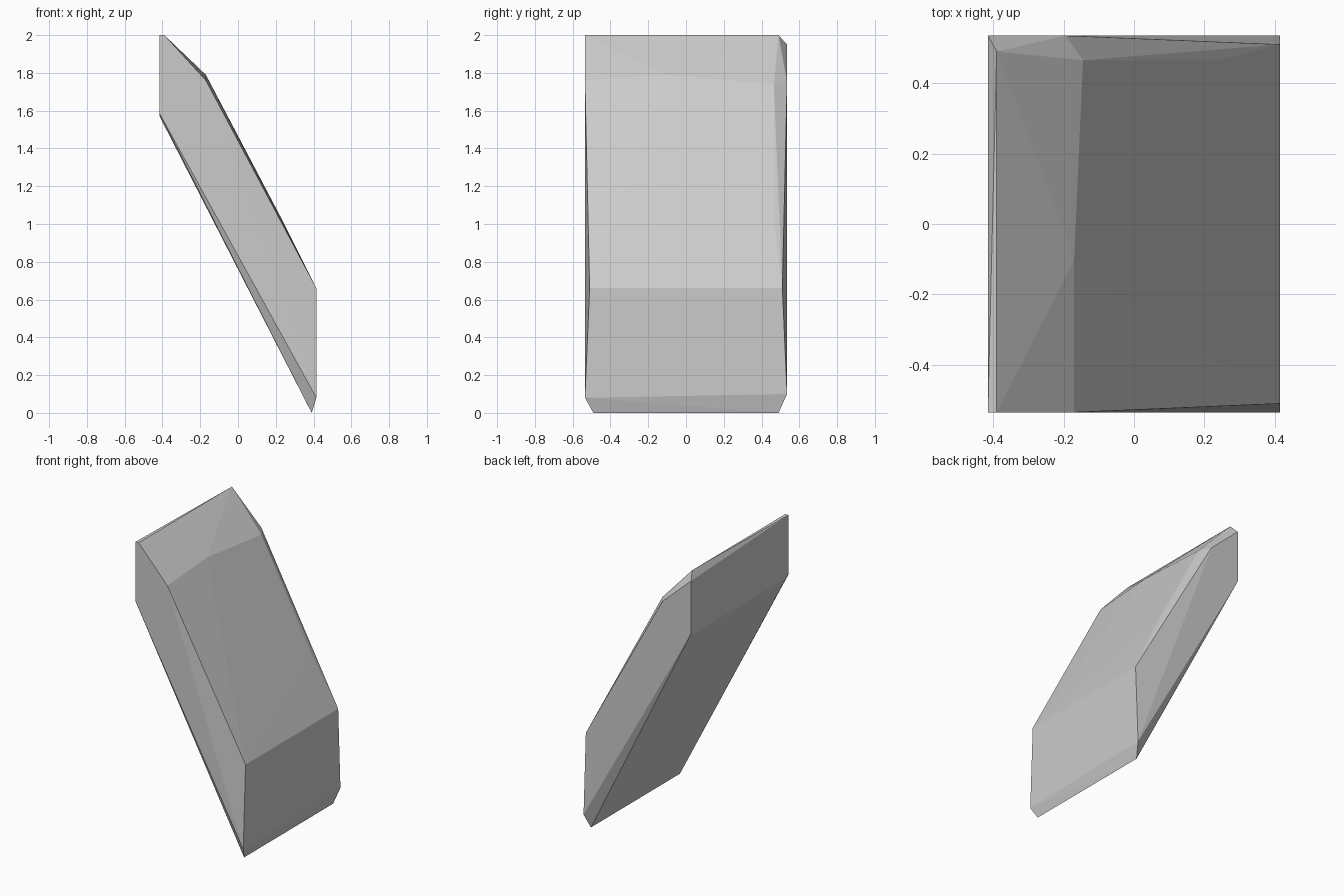
import bpy
import bmesh

# Remove the default cube if present
default_cube = bpy.data.objects.get("Cube")
if default_cube:
    bpy.data.objects.remove(default_cube, do_unlink=True)

# Half extents of the leaning slab
SIDE, DEPTH, HEIGHT = 0.415, 0.535, 2.0


def make_material(name, value):
    material = bpy.data.materials.new(name)
    material.use_nodes = True
    colour = (value, value, value, 1.0)
    material.diffuse_color = colour
    shader = material.node_tree.nodes["Principled BSDF"]
    shader.inputs["Base Color"].default_value = colour
    shader.inputs["Roughness"].default_value = 0.9
    return material


def make_hull(name, corners, material):
    """Wrap a set of corners in a flat-faced convex stone."""
    bm = bmesh.new()
    for corner in corners:
        bm.verts.new(corner)
    hull = bmesh.ops.convex_hull(bm, input=bm.verts)
    loose = {g for g in hull["geom_interior"] + hull["geom_unused"]
             if isinstance(g, bmesh.types.BMVert)}
    bmesh.ops.delete(bm, geom=list(loose), context="VERTS")
    bmesh.ops.recalc_face_normals(bm, faces=bm.faces)
    mesh = bpy.data.meshes.new(name)
    bm.to_mesh(mesh)
    bm.free()
    mesh.materials.append(material)
    stone = bpy.data.objects.new(name, mesh)
    bpy.context.collection.objects.link(stone)
    return stone


# Narrow top ridge with one chipped back corner
top = [
    (-SIDE, -DEPTH, HEIGHT),
    (-0.39, -DEPTH, HEIGHT),
    (-0.39, 0.49, HEIGHT),
    (-SIDE, DEPTH, 1.95),
]

# Shoulder where the top bevel meets the long slope
shoulder = [
    (-0.17, -DEPTH, 1.76),
    (-0.17, -0.1, 1.79),
    (-0.145, 0.465, 1.74),
    (-0.195, DEPTH, 1.75),
    (0.24, 0.465, 1.01),
]

# Upright lower end, slightly pinched at its upper edge
lower_end = [
    (SIDE, -0.51, 0.66),
    (SIDE, 0.51, 0.66),
    (SIDE, -DEPTH, 0.08),
    (SIDE, DEPTH, 0.1),
]

# Chamfered foot and the edge of the overhanging underside
underside = [
    (0.39, -0.49, 0),
    (0.39, 0.49, 0),
    (-SIDE, -DEPTH, 1.585),
    (-SIDE, DEPTH, 1.585),
    (-SIDE, -0.51, 1.57),
    (-SIDE, 0.51, 1.57),
]

stone_grey = make_material("stone_grey", 0.6)
make_hull("leaning_stone_slab", top + shoulder + lower_end + underside, stone_grey)
